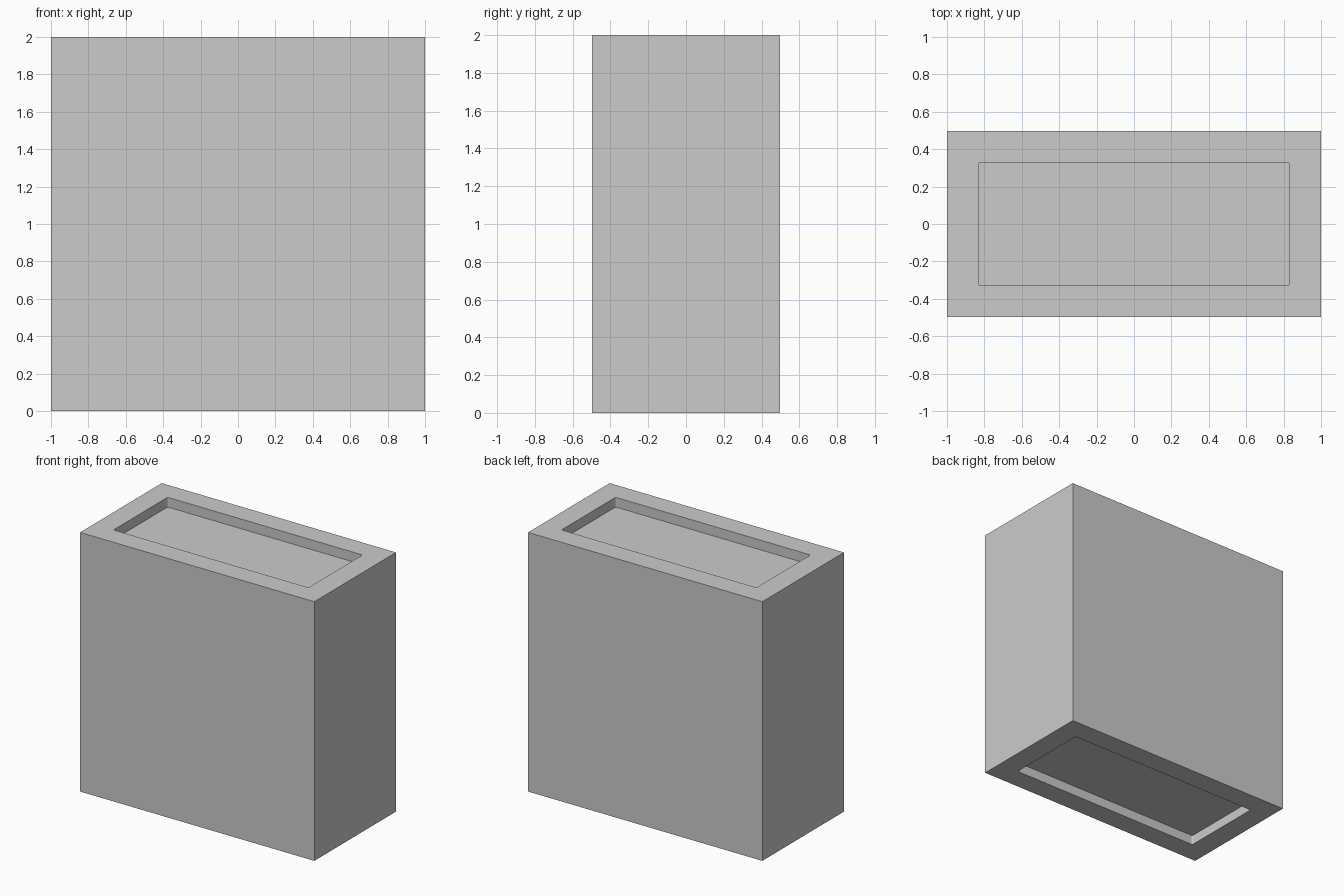
import bpy, bmesh

if "Cube" in bpy.data.objects:
    bpy.data.objects.remove(bpy.data.objects["Cube"])

W, D, H = 2.0, 0.995, 2.0      # overall size
RIM, DEPTH = 0.168, 0.075      # rim width and recess depth
ROUND = 0.012                  # recess corner radius


def box(name, size, z, corner=0.0):
    """Box centred at height z, with optionally rounded upright edges."""
    bm = bmesh.new()
    bmesh.ops.create_cube(bm, size=1.0)
    bmesh.ops.scale(bm, vec=size, verts=bm.verts)
    if corner:
        upright = [e for e in bm.edges
                   if abs(e.verts[0].co.z - e.verts[1].co.z) > 1e-4]
        bmesh.ops.bevel(bm, geom=upright, offset=corner, segments=3,
                        profile=0.5, affect='EDGES')
    mesh = bpy.data.meshes.new(name)
    bm.to_mesh(mesh)
    bm.free()
    obj = bpy.data.objects.new(name, mesh)
    obj.location.z = z
    bpy.context.collection.objects.link(obj)
    return obj


# Main block
block = box("block", (W, D, H), H / 2)

# Shallow recesses in the top and bottom
for label, z in (("top", H), ("bottom", 0.0)):
    cutter = box(label + "_recess_cutter",
                 (W - 2 * RIM, D - 2 * RIM, 2 * DEPTH), z, ROUND)
    cutter.hide_render = True
    cutter.display_type = 'WIRE'
    cut = block.modifiers.new(label + "_recess", 'BOOLEAN')
    cut.operation = 'DIFFERENCE'
    cut.solver = 'EXACT'
    cut.object = cutter
